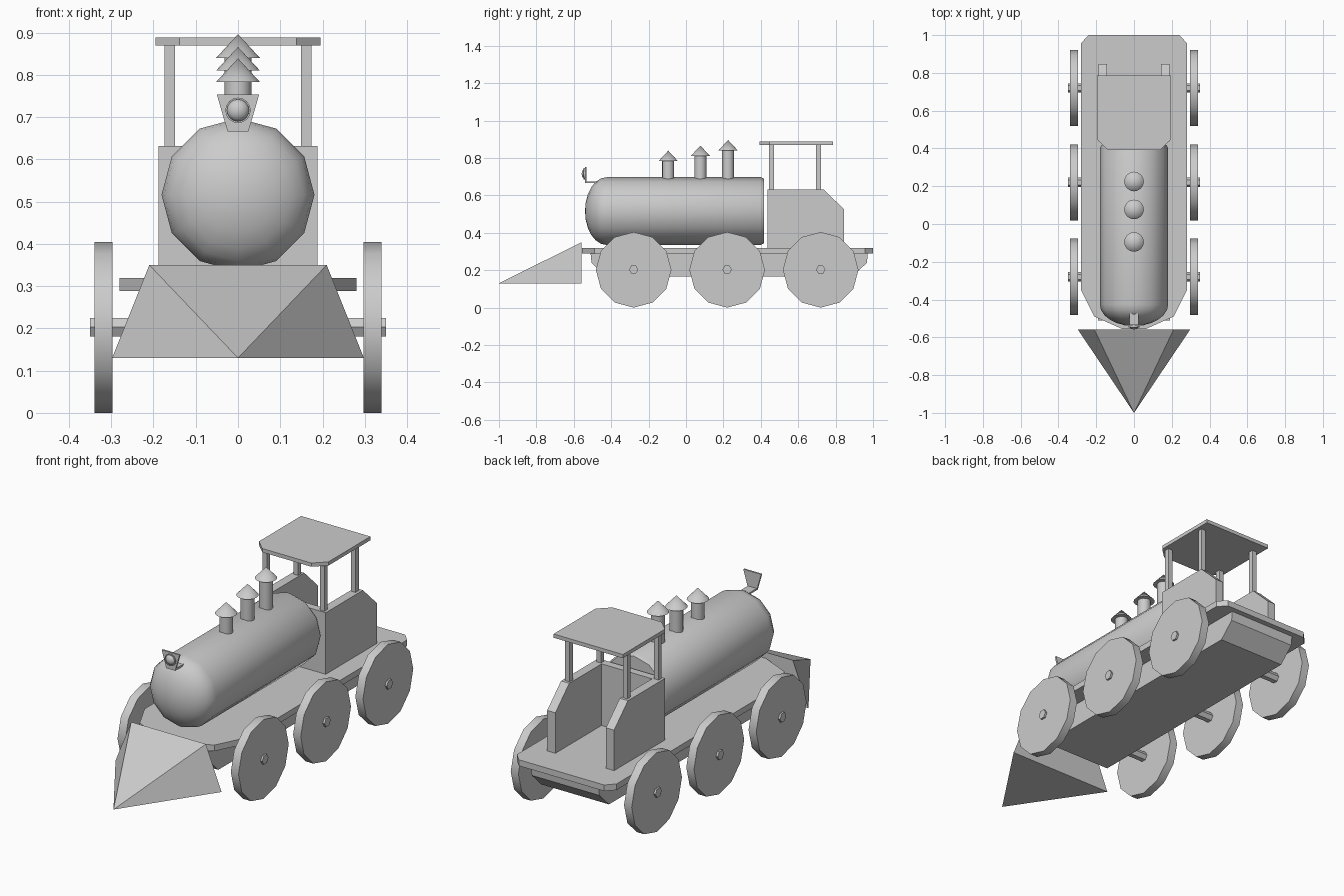
import bpy, bmesh, math

if "Cube" in bpy.data.objects:
    bpy.data.objects.remove(bpy.data.objects["Cube"])


def finish(name, bm, smooth=None):
    bmesh.ops.remove_doubles(bm, verts=bm.verts, dist=1e-5)
    bmesh.ops.recalc_face_normals(bm, faces=bm.faces)
    me = bpy.data.meshes.new(name)
    bm.to_mesh(me)
    bm.free()
    ob = bpy.data.objects.new(name, me)
    bpy.context.collection.objects.link(ob)
    if smooth:
        bpy.ops.object.select_all(action='DESELECT')
        ob.select_set(True)
        bpy.context.view_layer.objects.active = ob
        bpy.ops.object.shade_smooth_by_angle(angle=math.radians(smooth))
    return ob


def prism(name, profile, axis, lo, hi):
    """Extrude a 2D profile along axis x (y,z), y (x,z) or z (x,y)."""
    bm = bmesh.new()

    def place(p, d):
        c = list(p)
        c.insert("xyz".index(axis), d)
        return c
    face = bm.faces.new([bm.verts.new(place(p, lo)) for p in profile])
    new = bmesh.ops.extrude_face_region(bm, geom=[face])["geom"]
    move = [0, 0, 0]
    move["xyz".index(axis)] = hi - lo
    bmesh.ops.translate(bm, vec=move, verts=[v for v in new if isinstance(v, bmesh.types.BMVert)])
    return finish(name, bm)


def box(name, x, y, z):
    return prism(name, [(x[0], y[0]), (x[1], y[0]), (x[1], y[1]), (x[0], y[1])], "z", *z)


def lathe(name, profile, axis, centre, sides, smooth=40):
    """Revolve (radius, distance) points around an axis through centre."""
    bm = bmesh.new()
    rings = []
    for r, d in profile:
        ring = []
        for i in range(sides):
            a = 2 * math.pi * i / sides
            u, v = r * math.cos(a), r * math.sin(a)
            co = {"x": (d, u, v), "y": (u, d, v), "z": (u, v, d)}[axis]
            ring.append(bm.verts.new([c + o for c, o in zip(co, centre)]))
        rings.append(ring)
    for a, b in zip(rings, rings[1:]):
        for i in range(sides):
            j = (i + 1) % sides
            bm.faces.new((a[i], a[j], b[j], b[i]))
    for (r, d), ring in ((profile[0], rings[0]), (profile[-1], rings[-1])):
        if r > 0.001:
            bm.faces.new(ring)
    bmesh.ops.remove_doubles(bm, verts=bm.verts, dist=1e-5)
    return finish(name, bm, smooth)


def mirrored(half):
    return half + [(-x, y) for x, y in reversed(half)]


# Platform and underframe
prism("platform", mirrored([(0.06, -0.557), (0.21, -0.49), (0.28, -0.35),
                            (0.28, 0.958), (0.24, 1.0)]), "z", 0.288, 0.319)
prism("underframe", [(-0.51, 0.29), (-0.505, 0.24), (-0.43, 0.165), (0.89, 0.165),
                     (0.967, 0.24), (0.972, 0.29)], "x", -0.19, 0.19)

# Wheels and axles
for n, y in enumerate((-0.28, 0.22, 0.72), 1):
    lathe(f"axle_{n}", [(0.025, -0.35), (0.025, 0.35)], "x", (0, y, 0.203), 6, 20)
    for side, s in (("left", -1), ("right", 1)):
        lathe(f"wheel_{side}_{n}", [(0.202, s * 0.297), (0.202, s * 0.34)], "x", (0, y, 0.202), 12)

# Boiler with domed front
dome = [(0.181 * math.sin(t), -0.425 - 0.115 * math.cos(t))
        for t in (math.pi / 2 * i / 6 for i in range(7))]
lathe("boiler", dome + [(0.181, 0.40), (0.172, 0.418)], "y", (0, 0, 0.516), 12)

# Chimneys with conical caps
for n, (y, z) in enumerate(((-0.095, 0.783), (0.077, 0.81), (0.225, 0.84)), 1):
    lathe(f"chimney_{n}", [(0.032, 0.64), (0.032, z)], "z", (0, y, 0), 16)
    lathe(f"chimney_cap_{n}", [(0.052, z), (0, z + 0.056)], "z", (0, y, 0), 16)

# Headlamp: bracket, plate, rim and lens
box("lamp_bracket", (-0.025, 0.025), (-0.54, -0.455), (0.666, 0.675))
prism("lamp_plate", mirrored([(0.025, 0.667), (0.05, 0.753)]), "y", -0.541, -0.532)
lathe("lamp_rim", [(0.03, -0.535), (0.03, -0.547), (0.026, -0.547), (0.026, -0.535)],
      "y", (0, 0, 0.716), 16)
lathe("lamp_lens", [(0.027 * math.sin(t), -0.538 - 0.02 * math.cos(t))
                    for t in (math.pi / 2 * i / 4 for i in range(5))], "y", (0, 0, 0.716), 16)

# Cab walls and roof posts
box("cab_front_wall", (-0.15, 0.15), (0.436, 0.475), (0.318, 0.632))
for side, s in (("left", -1), ("right", 1)):
    prism(f"cab_wall_{side}", [(0.436, 0.318), (0.436, 0.632), (0.735, 0.632),
                               (0.846, 0.525), (0.846, 0.318)], "x", s * 0.142, s * 0.188)
    for end, y in (("front", 0.457), ("rear", 0.708)):
        box(f"roof_post_{side}_{end}", (s * 0.162 - 0.0125, s * 0.162 + 0.0125),
            (y - 0.0125, y + 0.0125), (0.62, 0.872))

# Cab roof with clipped front corners
prism("cab_roof", mirrored([(0.138, 0.392), (0.195, 0.447), (0.195, 0.785)]), "z", 0.869, 0.888)

# Front plough wedge
bm = bmesh.new()
for co in ((0, -1.0, 0.13), (-0.298, -0.558, 0.13), (0.298, -0.558, 0.13),
           (-0.21, -0.558, 0.35), (0.21, -0.558, 0.35)):
    bm.verts.new(co)
bmesh.ops.convex_hull(bm, input=bm.verts)
finish("plough", bm)
